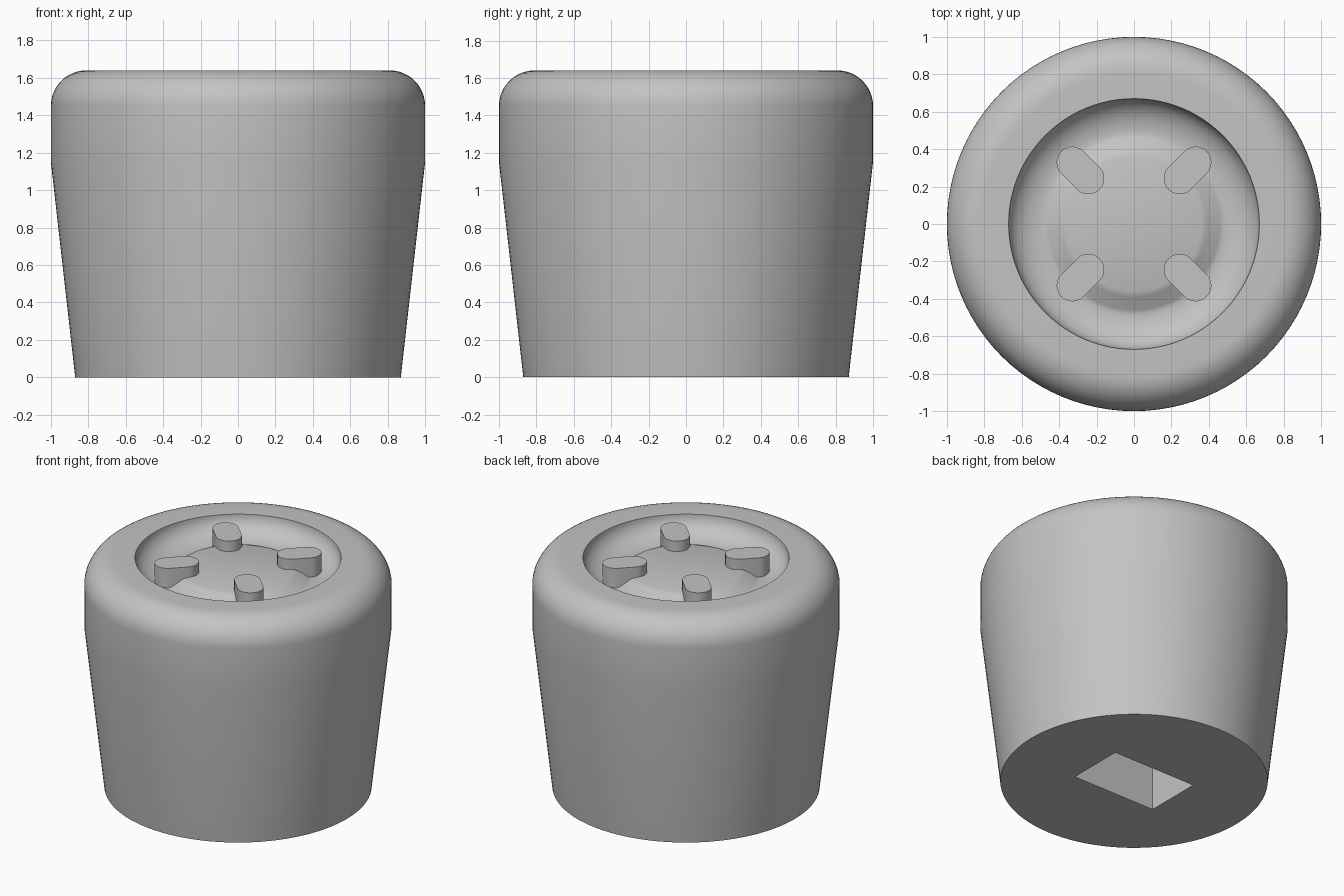
import bpy
import bmesh
from math import sin, cos, pi, radians
from mathutils import Matrix

if "Cube" in bpy.data.objects:
    bpy.data.objects.remove(bpy.data.objects["Cube"], do_unlink=True)

grey = bpy.data.materials.new("plain grey")
grey.use_nodes = True
colour = (0.55, 0.55, 0.55, 1)
grey.diffuse_color = colour
grey.node_tree.nodes["Principled BSDF"].inputs["Base Color"].default_value = colour

SEGMENTS = 96
TOP = 1.64


def make_object(name, bm):
    bmesh.ops.recalc_face_normals(bm, faces=bm.faces)
    mesh = bpy.data.meshes.new(name)
    bm.to_mesh(mesh)
    bm.free()
    mesh.materials.append(grey)
    obj = bpy.data.objects.new(name, mesh)
    bpy.context.collection.objects.link(obj)
    return obj


def activate(obj):
    bpy.ops.object.select_all(action="DESELECT")
    obj.select_set(True)
    bpy.context.view_layer.objects.active = obj


def arc(cx, cz, rx, rz, start, end, steps):
    angles = [radians(start + (end - start) * i / steps) for i in range(steps + 1)]
    return [(cx + rx * cos(a), cz + rz * sin(a)) for a in angles]


# Tapered body: rounded shoulder, ring groove and raised centre
profile = [(0.87, 0), (1, 1.15)]
profile += arc(0.81, TOP - 0.19, 0.19, 0.19, 0, 90, 12)
profile += arc(0.48, TOP, 0.19, 0.14, 0, -90, 12)
profile += [(0.46, 1.505), (0.39, 1.555), (0.36, 1.565)]

bm = bmesh.new()
rings = []
for r, z in profile:
    rings.append([bm.verts.new((r * cos(2 * pi * i / SEGMENTS), r * sin(2 * pi * i / SEGMENTS), z))
                  for i in range(SEGMENTS)])
for low, high in zip(rings, rings[1:]):
    for i in range(SEGMENTS):
        j = (i + 1) % SEGMENTS
        bm.faces.new((low[i], low[j], high[j], high[i]))
bm.faces.new(rings[0])
bm.faces.new(rings[-1])
body = make_object("body", bm)

# Rectangular socket cut into the underside
bm = bmesh.new()
bmesh.ops.create_cube(bm, size=1, matrix=Matrix.Diagonal((0.66, 0.41, 1.6, 1)))
cutter = make_object("socket_cutter", bm)
cutter.hide_render = True
cut = body.modifiers.new("socket", "BOOLEAN")
cut.operation = "DIFFERENCE"
cut.solver = "EXACT"
cut.object = cutter
activate(body)
bpy.ops.object.modifier_apply(modifier=cut.name)
bpy.data.objects.remove(cutter, do_unlink=True)
bpy.ops.object.shade_smooth_by_angle(angle=radians(35))

# Four round-ended studs set on the diagonals
for k, name in enumerate(("back_left", "back_right", "front_right", "front_left")):
    outline = arc(0.465, 0, 0.085, 0.085, -90, 90, 12) + arc(0.345, 0, 0.085, 0.085, 90, 270, 12)
    bm = bmesh.new()
    base = bm.faces.new([bm.verts.new((x, y, 1.46)) for x, y in outline])
    grown = bmesh.ops.extrude_face_region(bm, geom=[base], use_keep_orig=True)
    for v in grown["geom"]:
        if isinstance(v, bmesh.types.BMVert):
            v.co.z = TOP
    bm.transform(Matrix.Rotation(radians(45 + 90 * k), 4, "Z"))
    stud = make_object(name + "_stud", bm)
    activate(stud)
    bpy.ops.object.shade_smooth_by_angle(angle=radians(35))
